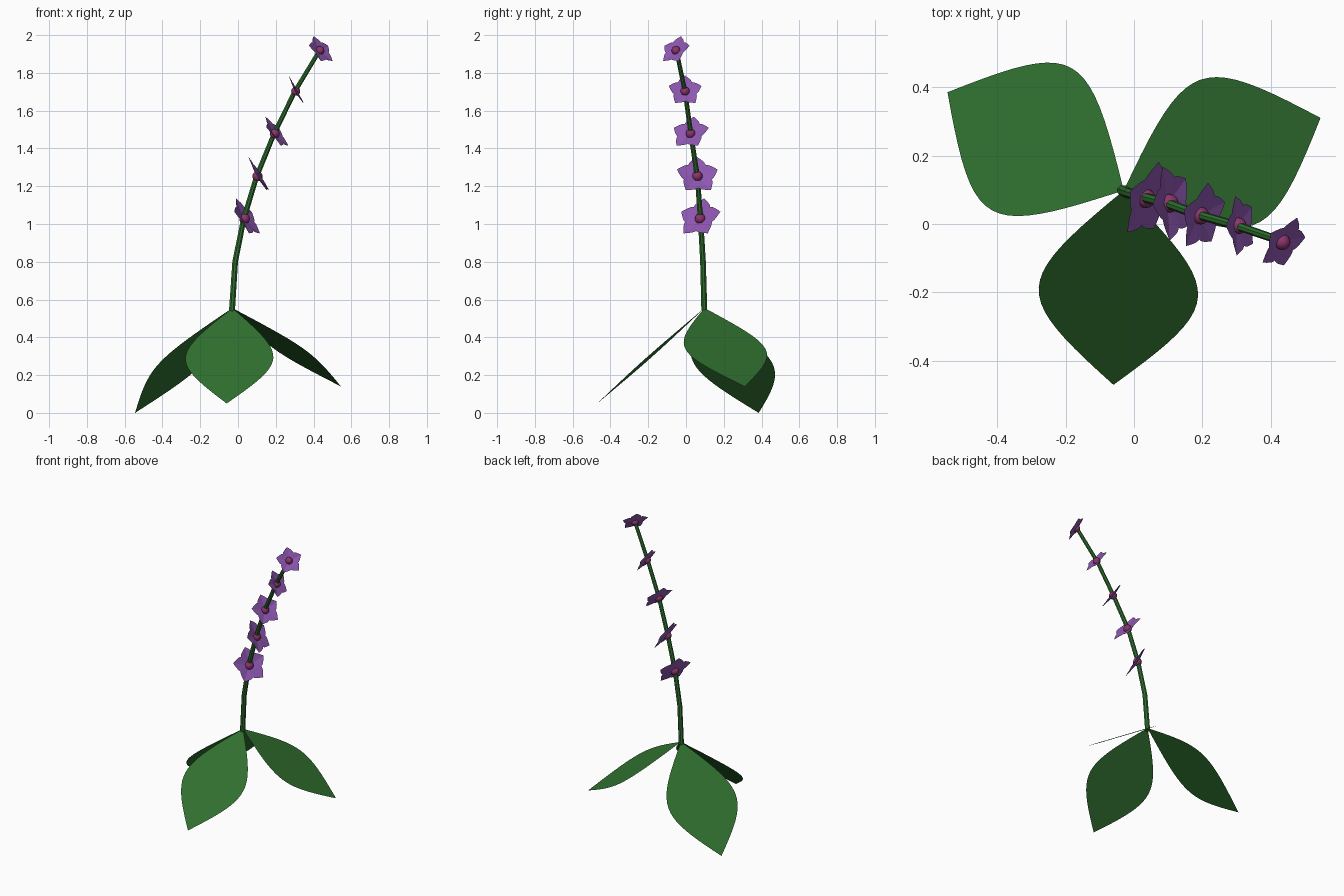
import bpy, bmesh
from math import sin, cos, radians
from mathutils import Vector

cube = bpy.data.objects.get("Cube")
if cube:
    bpy.data.objects.remove(cube, do_unlink=True)


def material(name, rgb):
    mat = bpy.data.materials.new(name)
    mat.use_nodes = True
    color = (*rgb, 1)
    mat.diffuse_color = color
    mat.node_tree.nodes["Principled BSDF"].inputs["Base Color"].default_value = color
    return mat


GREEN = material("leaf_green", (0.03, 0.165, 0.03))
PURPLE = material("petal_purple", (0.27, 0.095, 0.44))
MAGENTA = material("flower_centre_magenta", (0.26, 0.035, 0.15))


def add_object(name, bm, mat):
    mesh = bpy.data.meshes.new(name)
    bm.to_mesh(mesh)
    bm.free()
    mesh.materials.append(mat)
    obj = bpy.data.objects.new(name, mesh)
    bpy.context.collection.objects.link(obj)
    return obj


def add_blade(bm, base, axis, side, half_width, lift=Vector(), steps=20):
    """Pointed oval blade along axis; lift raises its two edges above the midrib."""
    rows = []
    for i in range(steps + 1):
        s = i / steps
        a, b = 3 * (1 - s) ** 2 * s, 3 * (1 - s) * s * s
        along = 0.5 * a + 0.56 * b + s ** 3
        width = (a + b) / 0.75
        mid = base + axis * along
        edge = side * half_width * width
        rows.append([bm.verts.new(mid + edge * k + lift * abs(k) * width)
                     for k in (-1, 0, 1)])
    for low, high in zip(rows, rows[1:]):
        for j in (0, 1):
            bm.faces.new((low[j], low[j + 1], high[j + 1], high[j]))
    bmesh.ops.remove_doubles(bm, verts=rows[0] + rows[-1], dist=1e-5)


# Three flat drooping leaves
root = Vector((-0.03, 0.098, 0.555))
leaves = {
    "front_leaf": ((-0.06, -0.47, 0.05), 0.233),
    "back_left_leaf": ((0.545, 0.31, 0.14), 0.226),
    "back_right_leaf": ((-0.545, 0.385, 0.0), 0.238),
}
for name, (tip, half_width) in leaves.items():
    bm = bmesh.new()
    axis = Vector(tip) - root
    side = Vector((-axis.y, axis.x, 0)).normalized()
    add_blade(bm, root, axis, side, half_width)
    add_object(name, bm, GREEN)

# Leaning, tapered stem
path = [(-0.032, 0.097, 0.54), (-0.015, 0.09, 0.8), (0.03, 0.077, 1.025),
        (0.098, 0.06, 1.25), (0.19, 0.026, 1.475), (0.3, -0.005, 1.7),
        (0.43, -0.05, 1.915)]
curve = bpy.data.curves.new("stem", "CURVE")
curve.dimensions = "3D"
curve.bevel_depth = 0.017
curve.bevel_resolution = 2
curve.use_fill_caps = True
spline = curve.splines.new("POLY")
spline.points.add(len(path) - 1)
for i, (point, co) in enumerate(zip(spline.points, path)):
    point.co = (*co, 1)
    point.radius = 1 - 0.05 * i
stem = bpy.data.objects.new("stem", curve)
bpy.context.collection.objects.link(stem)
curve.materials.append(GREEN)
bpy.ops.object.select_all(action="DESELECT")
stem.select_set(True)
bpy.context.view_layer.objects.active = stem
bpy.ops.object.convert(target="MESH")
bpy.ops.object.shade_smooth_by_angle()

# Five-petalled flowers up the stem: facing direction and petal length
flowers = [((0.78, -0.35, 0.5), 0.12), ((0.85, 0.08, 0.5), 0.115),
           ((0.77, -0.27, 0.57), 0.104), ((0.88, 0.02, 0.47), 0.092),
           ((0.65, -0.5, 0.55), 0.088)]
cup = radians(8)
for number, (centre, (facing, size)) in enumerate(zip(path[2:], flowers), 1):
    centre = Vector(centre)
    normal = Vector(facing).normalized()
    side = Vector((0, 0, 1)).cross(normal).normalized()
    up = normal.cross(side)
    bm = bmesh.new()
    for k in range(5):
        angle = radians(72 * k)
        out = up * cos(angle) + side * sin(angle)
        axis = (out * cos(cup) + normal * sin(cup)) * size
        add_blade(bm, centre, axis, normal.cross(out), size * 0.4,
                  normal * size * 0.06, steps=10)
    add_object(f"flower_{number}_petals", bm, PURPLE)

    # Round flower centre
    bm = bmesh.new()
    bmesh.ops.create_uvsphere(bm, u_segments=16, v_segments=10, radius=0.01 + size * 0.15)
    bmesh.ops.translate(bm, verts=bm.verts, vec=centre + normal * 0.006)
    for face in bm.faces:
        face.smooth = True
    add_object(f"flower_{number}_centre", bm, MAGENTA)
